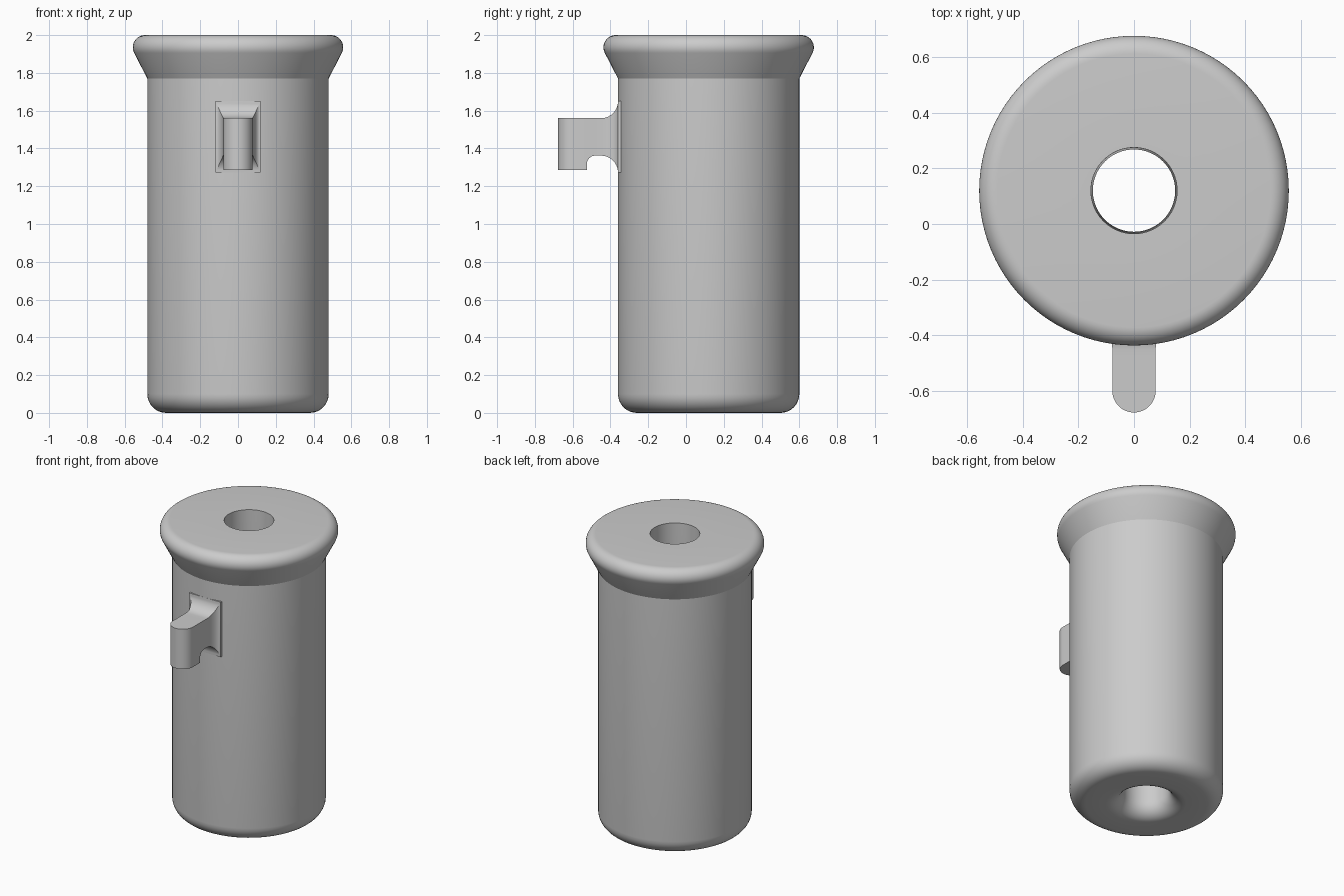
import bpy, bmesh
from math import sin, cos, pi, radians
from mathutils import Vector

if "Cube" in bpy.data.objects:
    bpy.data.objects.remove(bpy.data.objects["Cube"], do_unlink=True)

grey = bpy.data.materials.new("plain grey")
grey.use_nodes = True
colour = (0.6, 0.6, 0.6, 1)
grey.diffuse_color = colour
grey.node_tree.nodes["Principled BSDF"].inputs["Base Color"].default_value = colour

AXIS_Y = 0.12


def finish(name, bm, angle):
    bmesh.ops.remove_doubles(bm, verts=bm.verts, dist=1e-5)
    bmesh.ops.recalc_face_normals(bm, faces=bm.faces)
    mesh = bpy.data.meshes.new(name)
    bm.to_mesh(mesh)
    bm.free()
    mesh.materials.append(grey)
    obj = bpy.data.objects.new(name, mesh)
    bpy.context.collection.objects.link(obj)
    bpy.ops.object.select_all(action="DESELECT")
    obj.select_set(True)
    bpy.context.view_layer.objects.active = obj
    bpy.ops.object.shade_smooth_by_angle(angle=radians(angle))
    return obj


def arc(cx, cz, r, start, end, steps=8):
    angles = [radians(start + (end - start) * i / steps) for i in range(steps + 1)]
    return [(cx + r * cos(a), cz + r * sin(a)) for a in angles]


# Body: closed profile with rounded base, flared rim and central bore
profile = arc(0.248, 0.1, 0.1, 180, 270)
profile += arc(0.38, 0.1, 0.1, -90, 0)
profile += [(0.48, 1.77)]
profile += arc(0.492, 1.935, 0.065, -27, 90, 12)
profile += [(0.155, 2.0)]
bm = bmesh.new()
verts = [bm.verts.new((r, AXIS_Y, z)) for r, z in profile]
edges = [bm.edges.new((a, b)) for a, b in zip(verts, verts[1:] + verts[:1])]
bmesh.ops.spin(bm, geom=verts + edges, cent=(0, AXIS_Y, 0), axis=(0, 0, 1),
               angle=2 * pi, steps=96, use_merge=True)
finish("body", bm, 25)

# Hook: loft of rectangular sections along y (y, half width, top z, bottom z)
HALF, TOP, BASE, ARM = 0.078, 1.56, 1.285, 1.362
stations = []
for i in range(13):
    a = pi / 2 * i / 12
    stations.append((-0.6 - HALF * cos(a), max(HALF * sin(a), 0.0005), TOP, BASE))
stations.append((-0.525, HALF, TOP, BASE))
# rounded notch under the arm
for y, z in arc(-0.48, ARM - 0.045, 0.045, 180, 90):
    stations.append((y, HALF, TOP, z))
# fillet blending into the body
for i in range(11):
    a = pi / 2 * i / 10
    grow = 1 - cos(a)
    stations.append((-0.45 + 0.09 * sin(a), HALF + 0.042 * grow,
                     TOP + 0.09 * grow, ARM - 0.09 * grow))
stations.append((-0.33, 0.12, TOP + 0.09, ARM - 0.09))

bm = bmesh.new()
rings = []
for y, w, top, low in stations:
    rings.append([bm.verts.new(Vector((x, y, z)))
                  for x, z in ((-w, low), (w, low), (w, top), (-w, top))])
for a, b in zip(rings, rings[1:]):
    for i in range(4):
        j = (i + 1) % 4
        bm.faces.new((a[i], a[j], b[j], b[i]))
bm.faces.new(rings[0])
bm.faces.new(rings[-1])
finish("front_hook", bm, 30)
